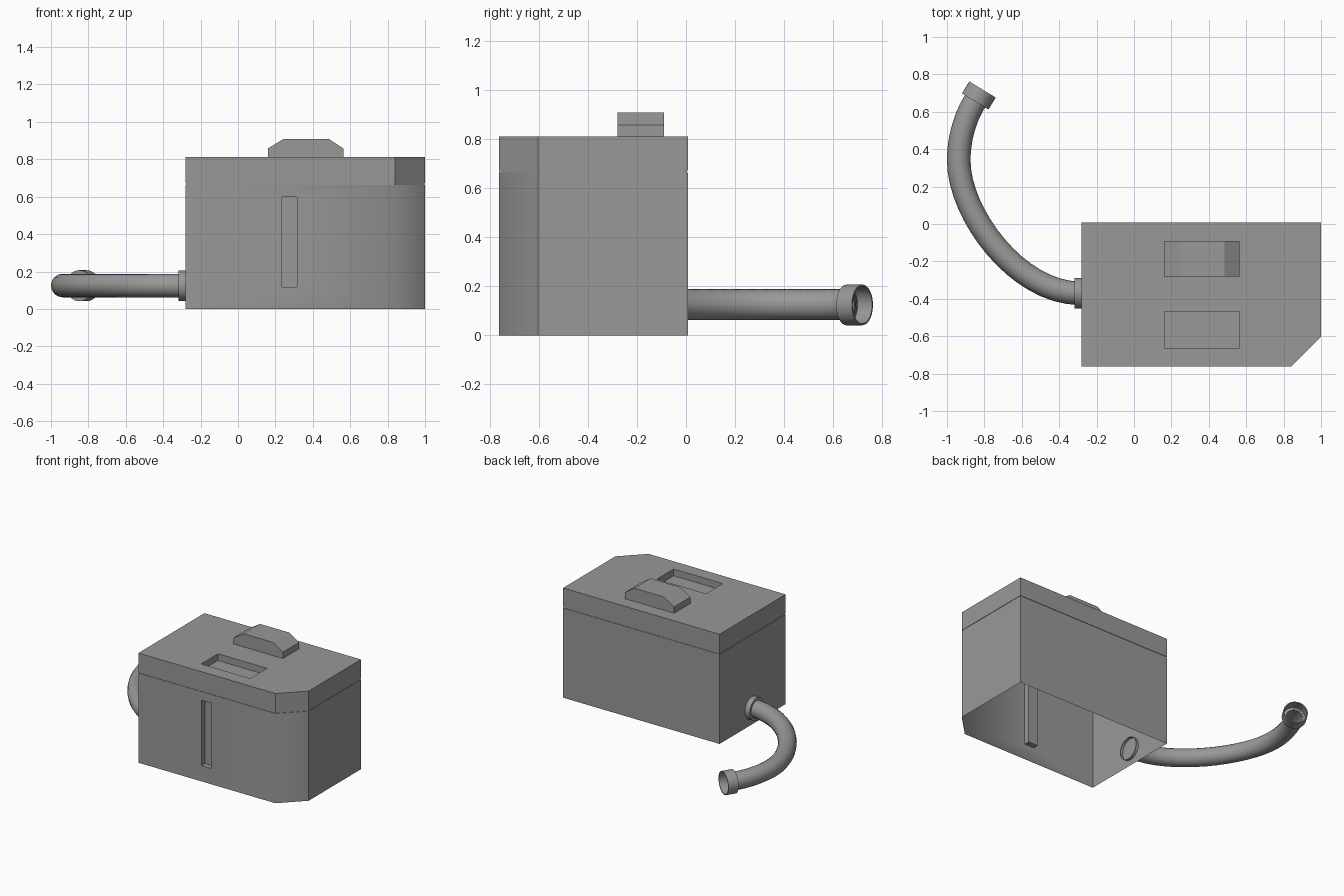
import bpy, bmesh, math
from mathutils import Vector

if "Cube" in bpy.data.objects:
    bpy.data.objects.remove(bpy.data.objects["Cube"])

OUTLINE = [(-0.28, -0.763), (0.84, -0.763), (1.0, -0.603), (1.0, 0.008), (-0.28, 0.008)]
INSET = [(0.36 + (x - 0.36) * 0.995, -0.378 + (y + 0.378) * 0.992) for x, y in OUTLINE]
FRONT = OUTLINE[0][1]

grey = bpy.data.materials.new("dark_grey")
grey.diffuse_color = (0.315, 0.315, 0.315, 1)
grey.use_nodes = True
grey.node_tree.nodes["Principled BSDF"].inputs["Base Color"].default_value = grey.diffuse_color


def finish(bm, name, smooth_angle=None):
    bmesh.ops.remove_doubles(bm, verts=bm.verts, dist=0.0005)
    bmesh.ops.recalc_face_normals(bm, faces=bm.faces)
    me = bpy.data.meshes.new(name)
    bm.to_mesh(me)
    bm.free()
    me.materials.append(grey)
    ob = bpy.data.objects.new(name, me)
    bpy.context.collection.objects.link(ob)
    if smooth_angle:
        shade_smooth(ob, smooth_angle)
    return ob


def shade_smooth(ob, angle):
    bpy.ops.object.select_all(action='DESELECT')
    ob.select_set(True)
    bpy.context.view_layer.objects.active = ob
    bpy.ops.object.shade_smooth_by_angle(angle=math.radians(angle))


def face(bm, pts):
    return bm.faces.new([bm.verts.new(p) for p in pts])


def wall(bm, low, z0, high, z1, skip=()):
    """Strip of faces between two outlines."""
    for i in range(len(low)):
        if i not in skip:
            j = (i + 1) % len(low)
            face(bm, [(*low[i], z0), (*low[j], z0), (*high[j], z1), (*high[i], z1)])


def recessed_panel(bm, outer, inner, match, depth):
    """Flat panel with a sunken rectangle; match pairs outer with inner corners."""
    depth = Vector(depth)
    inner = [Vector(p) for p in inner]
    n = len(outer)
    for i in range(n):
        j = (i + 1) % n
        a, b = match[i], match[j]
        pts = [outer[i], outer[j], inner[b]]
        if a != b:
            pts.append(inner[a])
        face(bm, pts)
    for i in range(4):
        j = (i + 1) % 4
        face(bm, [inner[i], inner[j], inner[j] + depth, inner[i] + depth])
    face(bm, [p + depth for p in inner])


def lathe(name, profile, origin, axis, steps=32):
    """Revolve (radius, height) points round an axis."""
    bm = bmesh.new()
    rot = Vector((0, 0, 1)).rotation_difference(Vector(axis))
    rings = []
    for r, h in profile:
        rings.append([bm.verts.new(Vector(origin) + rot @ Vector((
            r * math.cos(2 * math.pi * k / steps), r * math.sin(2 * math.pi * k / steps), h)))
            for k in range(steps)])
    for a, b in zip(rings, rings[1:]):
        for k in range(steps):
            m = (k + 1) % steps
            bm.faces.new((a[k], a[m], b[m], b[k]))
    return finish(bm, name, 30)


# tank body: open underneath, slot in the front, thin groove at the top
bm = bmesh.new()
wall(bm, OUTLINE, 0, OUTLINE, 0.663, skip=(0,))
recessed_panel(bm,
               [(-0.28, FRONT, 0), (0.84, FRONT, 0), (0.84, FRONT, 0.663), (-0.28, FRONT, 0.663)],
               [(0.236, FRONT, 0.117), (0.316, FRONT, 0.117), (0.316, FRONT, 0.599), (0.236, FRONT, 0.599)],
               [0, 1, 2, 3], (0, 0.04, 0))
wall(bm, OUTLINE, 0.663, INSET, 0.663)
wall(bm, INSET, 0.663, INSET, 0.672)
body = finish(bm, "tank_body", 30)

# the front edge of the cut corner is shaded softly
bm = bmesh.new()
bm.from_mesh(body.data)
for e in bm.edges:
    if all(abs(v.co.x - 0.84) < 0.001 and abs(v.co.y - FRONT) < 0.001 for v in e.verts):
        e.smooth = True
bm.to_mesh(body.data)
bm.free()

# lid with a sunken pocket
bm = bmesh.new()
wall(bm, INSET, 0.672, OUTLINE, 0.672)
wall(bm, OUTLINE, 0.672, OUTLINE, 0.811)
recessed_panel(bm, [(x, y, 0.811) for x, y in OUTLINE],
               [(0.163, -0.663, 0.811), (0.565, -0.663, 0.811), (0.565, -0.467, 0.811), (0.163, -0.467, 0.811)],
               [0, 1, 1, 2, 3], (0, 0, -0.05))
finish(bm, "lid")

# raised grip on the lid
bm = bmesh.new()
grip = [(0.16, 0.811), (0.563, 0.811), (0.563, 0.858), (0.485, 0.909), (0.245, 0.909), (0.16, 0.858)]
ends = [[(x, y, z) for x, z in grip] for y in (-0.28, -0.09)]
for end in ends:
    face(bm, end)
for i in range(1, 6):
    j = (i + 1) % 6
    face(bm, [ends[0][i], ends[0][j], ends[1][j], ends[1][i]])
finish(bm, "lid_grip")

# curved hose
curve = bpy.data.curves.new("hose", 'CURVE')
curve.dimensions = '3D'
curve.bevel_depth = 0.063
curve.bevel_resolution = 6
curve.resolution_u = 16
sp = curve.splines.new('BEZIER')
sp.bezier_points.add(2)
path = [((-0.29, -0.37), (-0.18, -0.37), (-0.62, -0.37)),
        ((-0.937, 0.34), (-0.937, 0.05), (-0.937, 0.46)),
        ((-0.846, 0.662), (-0.90, 0.58), (-0.80, 0.75))]
for p, (co, left, right) in zip(sp.bezier_points, path):
    p.handle_left_type = p.handle_right_type = 'FREE'
    p.co, p.handle_left, p.handle_right = (*co, 0.125), (*left, 0.125), (*right, 0.125)
hose = bpy.data.objects.new("hose", curve)
bpy.context.collection.objects.link(hose)
bpy.ops.object.select_all(action='DESELECT')
hose.select_set(True)
bpy.context.view_layer.objects.active = hose
bpy.ops.object.convert(target='MESH')
hose = bpy.context.view_layer.objects.active
hose.data.materials.clear()
hose.data.materials.append(grey)
shade_smooth(hose, 40)

# collar where the hose leaves the tank, and nozzle at its free end
lathe("hose_collar", [(0.082, 0), (0.082, 0.059), (0.06, 0.059)], (-0.26, -0.37, 0.124), (-1, 0, 0))
lathe("hose_nozzle", [(0.058, 0), (0.083, 0), (0.083, 0.075), (0.076, 0.075), (0.076, 0.006), (0.055, 0.006)],
      (-0.849, 0.655, 0.124), (0.52, 0.854, 0))
